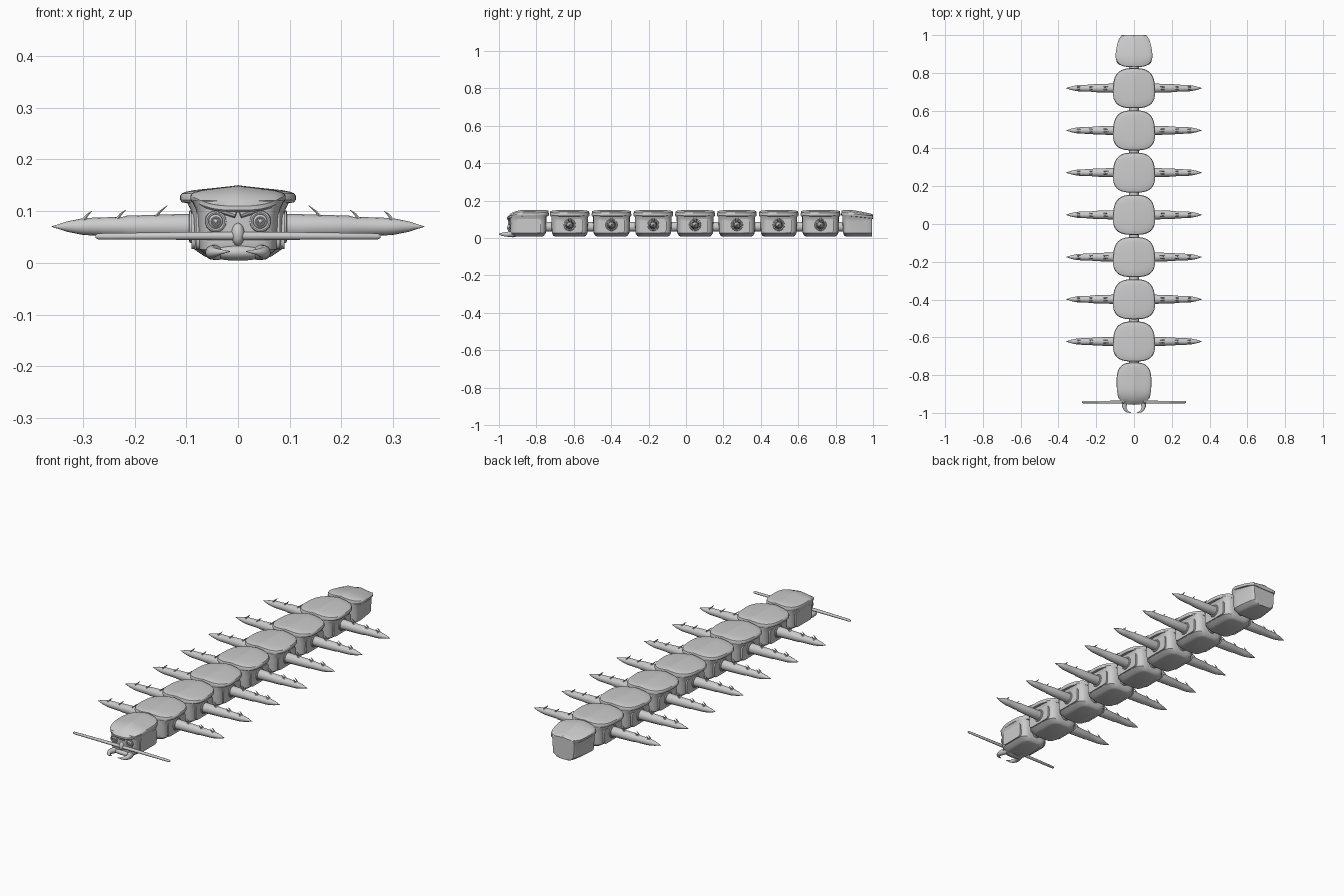
import bpy, bmesh, math
from mathutils import Vector

if "Cube" in bpy.data.objects:
    bpy.data.objects.remove(bpy.data.objects["Cube"], do_unlink=True)

grey = bpy.data.materials.new("plain grey")
grey.use_nodes = True
grey.diffuse_color = (0.6, 0.6, 0.6, 1)
grey.node_tree.nodes["Principled BSDF"].inputs["Base Color"].default_value = (0.6, 0.6, 0.6, 1)


def finish(name, bm, angle=35):
    bmesh.ops.recalc_face_normals(bm, faces=bm.faces)
    mesh = bpy.data.meshes.new(name)
    bm.to_mesh(mesh)
    bm.free()
    mesh.materials.append(grey)
    mesh.shade_smooth()
    mesh.set_sharp_from_angle(angle=math.radians(angle))
    ob = bpy.data.objects.new(name, mesh)
    bpy.context.collection.objects.link(ob)
    return ob


def loft(name, rings):
    """Skin a stack of closed rings and cap both ends."""
    bm = bmesh.new()
    loops = [[bm.verts.new(p) for p in ring] for ring in rings]
    n = len(loops[0])
    for a, b in zip(loops, loops[1:]):
        for i in range(n):
            j = (i + 1) % n
            bm.faces.new((a[i], a[j], b[j], b[i]))
    bm.faces.new(loops[0])
    bm.faces.new(loops[-1])
    return finish(name, bm)


def tube(name, points, sides=16):
    """Tapered tube through (x, y, z, radius) points."""
    pts = [Vector(p[:3]) for p in points]
    rings = []
    for i, p in enumerate(pts):
        d = pts[min(i + 1, len(pts) - 1)] - pts[max(i - 1, 0)]
        q = d.to_track_quat('Z', 'Y')
        r = points[i][3]
        rings.append([p + q @ Vector((r * math.cos(t), r * math.sin(t), 0))
                      for t in (math.tau * k / sides for k in range(sides))])
    return loft(name, rings)


def outline(w, l, power, taper, n=56):
    """Rounded-square outline, narrowed toward +y by taper."""
    pts = []
    for k in range(n):
        t = math.tau * k / n
        c, s = math.cos(t), math.sin(t)
        x = math.copysign(abs(c) ** (2 / power), c)
        y = math.copysign(abs(s) ** (2 / power), s)
        pts.append((w * x * (1 - taper * y), l * y))
    return pts


def body(name, cy, w, l, taper, power=4.5, end=9):
    # flat belly, chamfered keel, straight sides flaring out under the shell
    stack = [(0.008, 0.58, 0.80), (0.012, 0.72, 0.88), (0.026, 0.95, 0.97), (0.04, 0.97, 0.98),
             (0.09, 1.0, 1.0), (0.105, 1.04, 1.0), (0.12, 1.13, 1.0)]
    base = outline(w, l, power, taper)
    return loft(name, [[(x * sx, min(cy + y * sy, end), z) for x, y in base] for z, sx, sy in stack])


def shell(name, cy, w, l, taper, drop, power=2.9, end=9):
    # overhanging rim and a crown with a soft ridge along the middle
    base = outline(w, l, power, taper)
    rings = []
    for s, z in ((0.86, 0.115), (0.97, 0.117), (1.0, 0.122), (1.0, 0.130)):
        rings.append([(x * s, min(cy + y * s, end), z - 0.6 * drop(y * s / l)) for x, y in base])
    for s in (0.975, 0.9, 0.75, 0.55, 0.35, 0.17, 0.03):
        edge = 0.004 * max(0, s - 0.85) / 0.125
        rings.append([(x * s, min(cy + y * s, end),
                       0.15 - edge - 0.012 * (abs(x * s) / w) ** 0.9 - drop(y * s / l)) for x, y in base])
    return loft(name, rings)


def ball(name, loc, scale):
    bm = bmesh.new()
    bmesh.ops.create_uvsphere(bm, u_segments=20, v_segments=12, radius=1)
    bmesh.ops.scale(bm, vec=scale, verts=bm.verts)
    bmesh.ops.translate(bm, vec=loc, verts=bm.verts)
    return finish(name, bm)


def ring(name, centre, axis, major, minor):
    """Torus around an axis."""
    q = Vector(axis).to_track_quat('Z', 'Y')
    bm = bmesh.new()
    n, m = 24, 8
    grid = []
    for i in range(n):
        a = math.tau * i / n
        grid.append([bm.verts.new(Vector(centre) + q @ Vector((
            (major + minor * math.cos(b)) * math.cos(a),
            (major + minor * math.cos(b)) * math.sin(a), minor * math.sin(b))))
            for b in (math.tau * k / m for k in range(m))])
    for i in range(n):
        for k in range(m):
            a, b = grid[i], grid[(i + 1) % n]
            bm.faces.new((a[k], b[k], b[(k + 1) % m], a[(k + 1) % m]))
    return finish(name, bm)


def plate(name, loc, size):
    bm = bmesh.new()
    bmesh.ops.create_cube(bm, size=1)
    bmesh.ops.scale(bm, vec=size, verts=bm.verts)
    upright = [e for e in bm.edges if abs(e.verts[0].co.x - e.verts[1].co.x) > 1e-4]
    bmesh.ops.bevel(bm, geom=upright, offset=0.015, segments=4, affect='EDGES', profile=0.5)
    bmesh.ops.translate(bm, vec=loc, verts=bm.verts)
    return finish(name, bm)


STEP = 0.2235
FIRST = -0.622
SIDES = ((1, "left"), (-1, "right"))

# seven body segments, each with a pair of spiked legs
for i in range(7):
    y = FIRST + i * STEP
    body(f"segment_body_{i}", y, 0.088, 0.098, 0.04)
    shell(f"segment_shell_{i}", y, 0.111, 0.106, 0.05, lambda v: 0.003 * v * v)
    for s, side in SIDES:
        plate(f"{side}_panel_{i}", (s * 0.085, y, 0.064), (0.009, 0.14, 0.074))
        ring(f"{side}_socket_{i}", (s * 0.09, y, 0.07), (1, 0, 0), 0.027, 0.005)
        profile = ((0.07, 0.025), (0.12, 0.024), (0.215, 0.021), (0.222, 0.019), (0.285, 0.017),
                   (0.30, 0.016), (0.33, 0.010), (0.352, 0.003), (0.36, 0.0006))
        tube(f"{side}_leg_{i}", [(s * x, y, 0.07, r) for x, r in profile])
        for x, h in ((0.165, 0.024), (0.235, 0.015), (0.298, 0.013)):
            for dy in (-0.007, 0.007):
                tube(f"{side}_leg_spike_{i}", [(s * x, y + dy, 0.083, 0.004),
                     (s * (x - h * 0.6), y + dy, 0.087 + h * 0.5, 0.0025),
                     (s * (x - h * 1.2), y + dy, 0.087 + h, 0.0004)], 6)

# joints between neighbouring segments
for i in range(8):
    y = FIRST + (i - 0.5) * STEP
    tube(f"joint_{i}", [(0, y - 0.03, 0.06, 0.026), (0, y + 0.03, 0.06, 0.026)], 20)

# tail: tapered segment cut off flat at the rear
body("tail_body", 0.925, 0.078, 0.088, 0.16, end=0.995)
shell("tail_shell", 0.925, 0.094, 0.095, 0.16,
      lambda v: 0.028 * max(0, v + 0.5) ** 1.3 / 1.7, end=1.0)

# head with a sloping brow
body("head_body", -0.845, 0.079, 0.098, 0.0)
shell("head_shell", -0.845, 0.092, 0.112, -0.02, lambda v: 0.034 * max(0, -v) ** 3)
ball("nose", (0, -0.94, 0.055), (0.013, 0.016, 0.022))
ball("chin", (0, -0.925, 0.02), (0.06, 0.025, 0.016))
for s, side in SIDES:
    plate(f"{side}_cheek", (s * 0.077, -0.84, 0.064), (0.009, 0.13, 0.076))
    # eye with lid rings and pupil
    ball(f"{side}_eye", (s * 0.043, -0.938, 0.08), (0.015, 0.011, 0.015))
    ring(f"{side}_eyelid", (s * 0.043, -0.941, 0.08), (0, 1, 0), 0.017, 0.004)
    ring(f"{side}_iris", (s * 0.043, -0.948, 0.08), (0, 1, 0), 0.008, 0.002)
    ball(f"{side}_pupil", (s * 0.043, -0.949, 0.08), (0.004, 0.003, 0.004))
    # slanted brow ridge, antenna and hooked mandible
    tube(f"{side}_brow", [(s * 0.004, -0.945, 0.093, 0.007), (s * 0.04, -0.938, 0.106, 0.009),
                          (s * 0.074, -0.915, 0.117, 0.006)], 10)
    tube(f"{side}_antenna", [(0, -0.943, 0.052, 0.008), (s * 0.1, -0.943, 0.052, 0.0075),
                             (s * 0.27, -0.943, 0.051, 0.006), (s * 0.275, -0.943, 0.051, 0.003)], 12)
    tube(f"{side}_mandible", [(s * 0.04, -0.925, 0.02, 0.015), (s * 0.05, -0.95, 0.02, 0.014),
                              (s * 0.051, -0.966, 0.02, 0.012), (s * 0.046, -0.982, 0.02, 0.009),
                              (s * 0.034, -0.994, 0.021, 0.005), (s * 0.016, -0.999, 0.022, 0.001)], 14)
